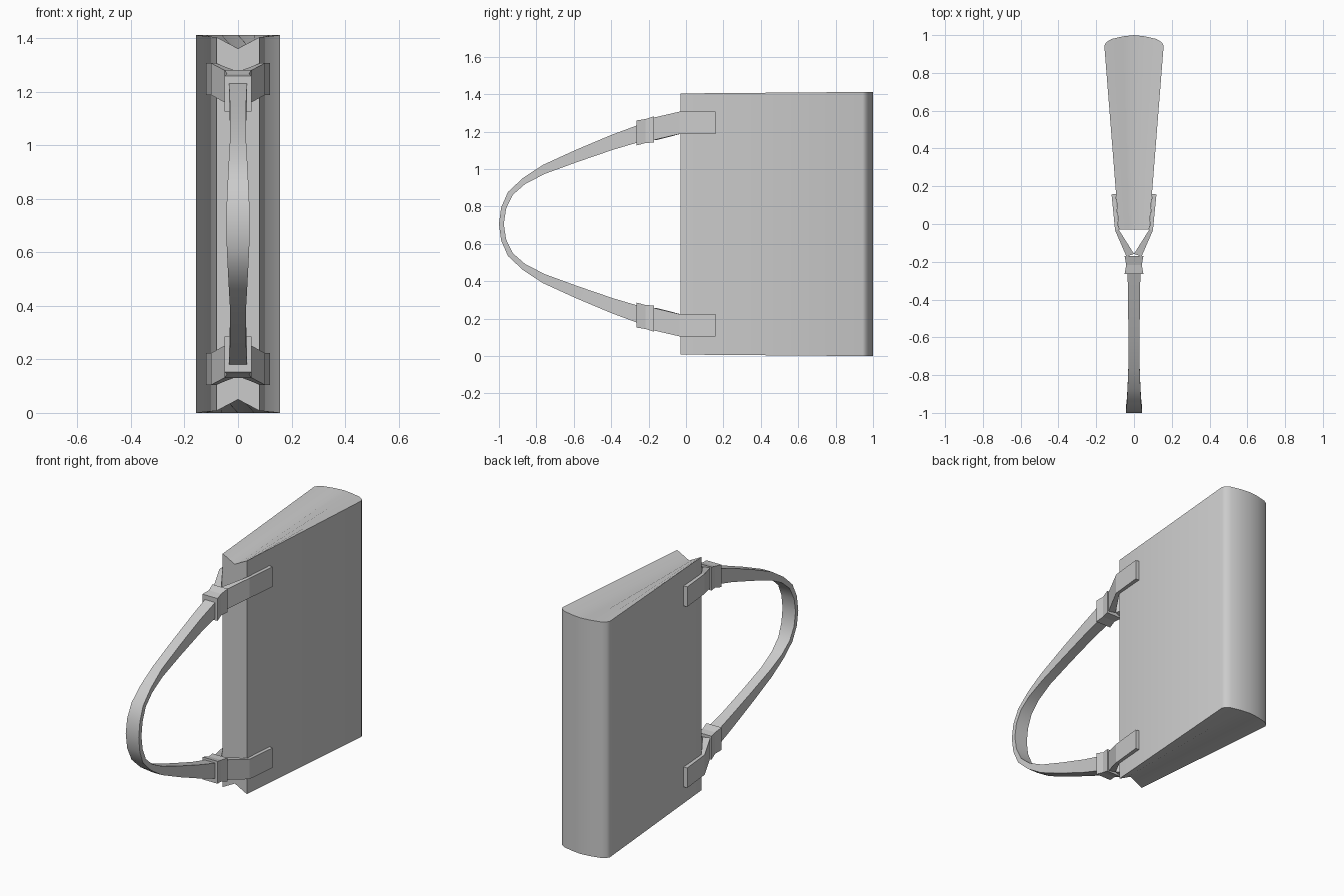
import bpy
from math import radians

if "Cube" in bpy.data.objects:
    bpy.data.objects.remove(bpy.data.objects["Cube"])

MID = 0.706  # height of the horizontal symmetry plane


def make(name, verts, faces, smooth=True):
    me = bpy.data.meshes.new(name)
    me.from_pydata(verts, [], faces)
    ob = bpy.data.objects.new(name, me)
    bpy.context.collection.objects.link(ob)
    bpy.ops.object.select_all(action='DESELECT')
    bpy.context.view_layer.objects.active = ob
    ob.select_set(True)
    bpy.ops.object.mode_set(mode='EDIT')
    bpy.ops.mesh.select_all(action='SELECT')
    bpy.ops.mesh.normals_make_consistent(inside=False)
    bpy.ops.object.mode_set(mode='OBJECT')
    if smooth:
        bpy.ops.object.shade_smooth_by_angle(angle=radians(35))
    return ob


def loft(name, rings, smooth=True):
    """Skin a list of four-point rings and cap both ends."""
    verts = [p for r in rings for p in r]
    n = len(rings)
    faces = [(4*i + j, 4*i + (j+1) % 4, 4*i + 4 + (j+1) % 4, 4*i + 4 + j)
             for i in range(n - 1) for j in range(4)]
    faces += [(0, 1, 2, 3), tuple(4*(n-1) + j for j in range(4))]
    return make(name, verts, faces, smooth)


# Wedge body: each ring is a column strip from the front panel to the curved back
half = [(0, 1.0), (0.06, 0.993), (0.12, 0.979), (0.147, 0.962), (0.157, 0.944)]
back = [(-x, y) for x, y in half[:0:-1]] + half
rings = []
for x, y in back:
    fx = x * 0.08 / 0.157
    fold = 0.008 + 0.042 * (1 - abs(x) / 0.157)  # gusset folds inward at the front
    top = 2 * MID
    rings.append([(fx, -0.03, fold), (x, y, 0.0), (x, y, top), (fx, -0.03, top - fold)])
loft("bag_body", rings)

# Handle: outer edge, inner edge (y, z) and half width, mirrored about MID
arm = [((-0.17, 1.268), (-0.17, 1.158), 0.035),
       ((-0.265, 1.232), (-0.265, 1.14), 0.034),
       ((-0.40, 1.182), (-0.39, 1.103), 0.031),
       ((-0.59, 1.102), (-0.58, 1.038), 0.030),
       ((-0.765, 1.022), (-0.755, 0.974), 0.030),
       ((-0.872, 0.952), (-0.86, 0.92), 0.034),
       ((-0.952, 0.877), (-0.926, 0.862), 0.038),
       ((-0.988, 0.795), (-0.962, 0.788), 0.042),
       ((-1.0, MID), (-0.974, MID), 0.043)]
flip = [((o[0], 2*MID - o[1]), (i[0], 2*MID - i[1]), w) for o, i, w in arm[-2::-1]]
loft("handle", [[(-w, *o), (w, *o), (w, *i), (-w, *i)] for o, i, w in arm + flip])

for end, m in (("upper", 1), ("lower", -1)):
    def z(v):
        return MID + m * (v - MID)

    # Keeper block, pinched at its middle
    keeper = [(-0.265, 1.126, 1.26, 0.05), (-0.217, 1.139, 1.267, 0.041),
              (-0.17, 1.142, 1.282, 0.05)]
    loft(end + "_keeper", [[(-w, y, z(a)), (w, y, z(a)), (w, y, z(b)), (-w, y, z(b))]
                           for y, a, b, w in keeper], False)

    # Forked strap tabs: outer x,y / inner x,y / bottom / top
    tab = [(0.04, -0.172, 0.0, -0.158, 1.155, 1.275),
           (0.10, -0.034, 0.082, -0.028, 1.188, 1.307),
           (0.119, 0.157, 0.096, 0.159, 1.188, 1.307)]
    for side, s in (("left", -1), ("right", 1)):
        loft(f"{end}_{side}_tab",
             [[(s*ox, oy, z(a)), (s*ox, oy, z(b)), (s*ix, iy, z(b)), (s*ix, iy, z(a))]
              for ox, oy, ix, iy, a, b in tab], False)
